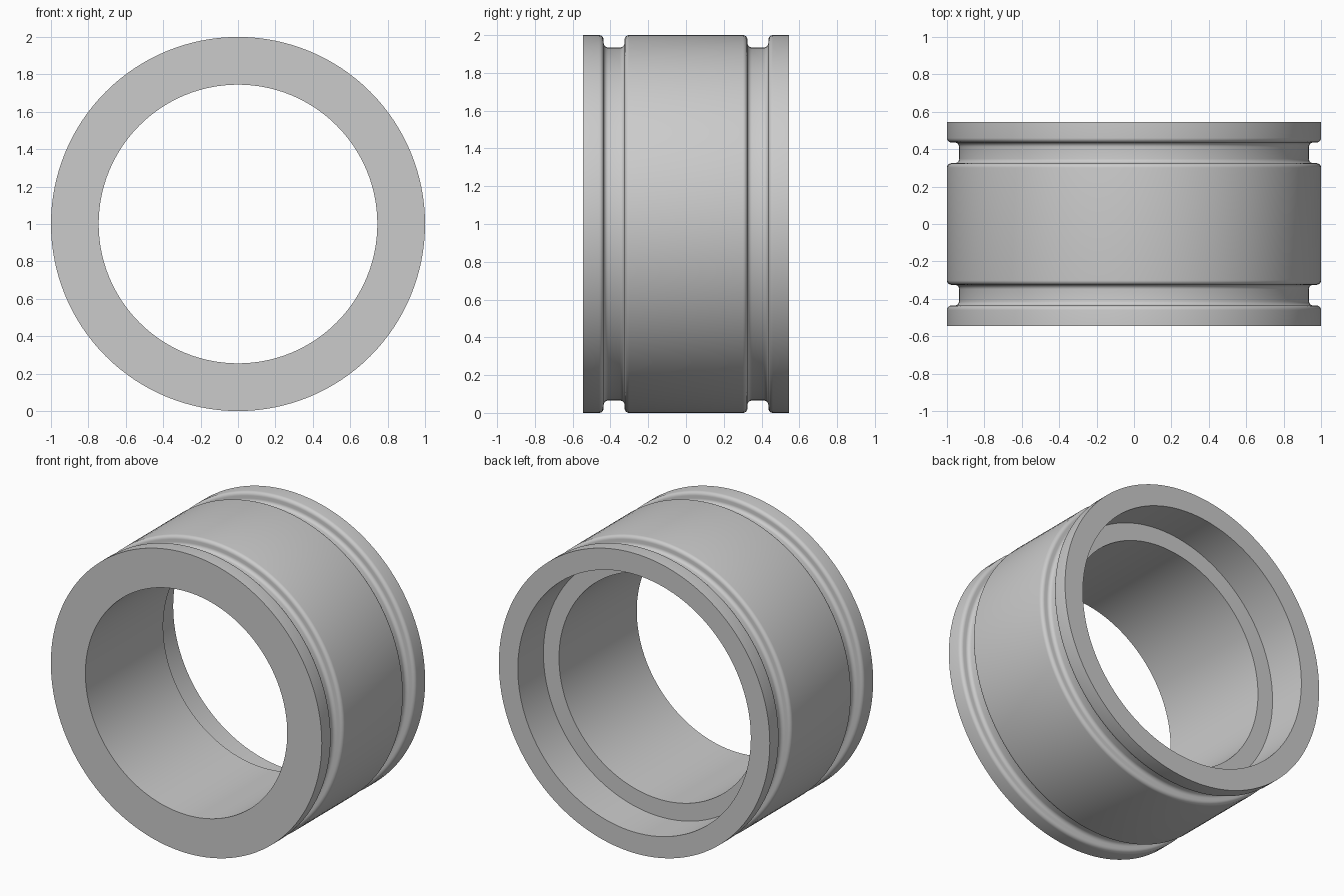
import bpy, bmesh, math
from mathutils import Vector, Matrix

if "Cube" in bpy.data.objects:
    bpy.data.objects.remove(bpy.data.objects["Cube"], do_unlink=True)

HALF, OUTER, BORE, RECESS = 0.545, 1.0, 0.745, 0.86
FLOOR, FILLET, SEGMENTS = 0.935, 0.024, 128
WALL_IN, WALL_OUT = 0.325, 0.436
RECESS_DEPTH = 0.27


def arc(y, r, start, end, steps=6):
    """Fillet arc as (y, radius) points, angles in degrees."""
    angles = [math.radians(start + (end - start) * i / steps) for i in range(steps + 1)]
    return [(y + FILLET * math.cos(a), r + FILLET * math.sin(a)) for a in angles]


# Rounded groove on the back half, from the middle band out to the flange
groove = (arc(WALL_IN - FILLET, OUTER - FILLET, 90, 0)
          + arc(WALL_IN + FILLET, FLOOR + FILLET, 180, 270)
          + arc(WALL_OUT - FILLET, FLOOR + FILLET, 270, 360)
          + arc(WALL_OUT + FILLET, OUTER - FILLET, 180, 90))
front_groove = [(-y, r) for y, r in reversed(groove)]

# Closed ring section with the wider recess at the back
profile = ([(-HALF, BORE), (-HALF, OUTER)] + front_groove + groove
           + [(HALF, OUTER), (HALF, RECESS),
              (HALF - RECESS_DEPTH, RECESS), (HALF - RECESS_DEPTH, BORE)])

# Turn the section around the y axis
bm = bmesh.new()
verts = [bm.verts.new((0, y, r)) for y, r in profile]
edges = [bm.edges.new((v, verts[(i + 1) % len(verts)])) for i, v in enumerate(verts)]
bmesh.ops.spin(bm, geom=verts + edges, cent=(0, 0, 0), axis=(0, 1, 0),
               angle=math.tau, steps=SEGMENTS, use_merge=True)
bmesh.ops.remove_doubles(bm, verts=bm.verts, dist=0.0001)
bmesh.ops.recalc_face_normals(bm, faces=bm.faces)
bmesh.ops.transform(bm, matrix=Matrix.Translation(Vector((0, 0, OUTER))), verts=bm.verts)
mesh = bpy.data.meshes.new("grooved_ring")
bm.to_mesh(mesh)
bm.free()
ring = bpy.data.objects.new("grooved_ring", mesh)
bpy.context.collection.objects.link(ring)

# Plain grey finish
grey = bpy.data.materials.new("plain_grey")
grey.use_nodes = True
colour = (0.6, 0.6, 0.6, 1)
grey.diffuse_color = colour
grey.node_tree.nodes["Principled BSDF"].inputs["Base Color"].default_value = colour
mesh.materials.append(grey)

# Smooth curved walls, crisp rims
bpy.ops.object.select_all(action="DESELECT")
ring.select_set(True)
bpy.context.view_layer.objects.active = ring
bpy.ops.object.shade_smooth_by_angle(angle=math.radians(30))
